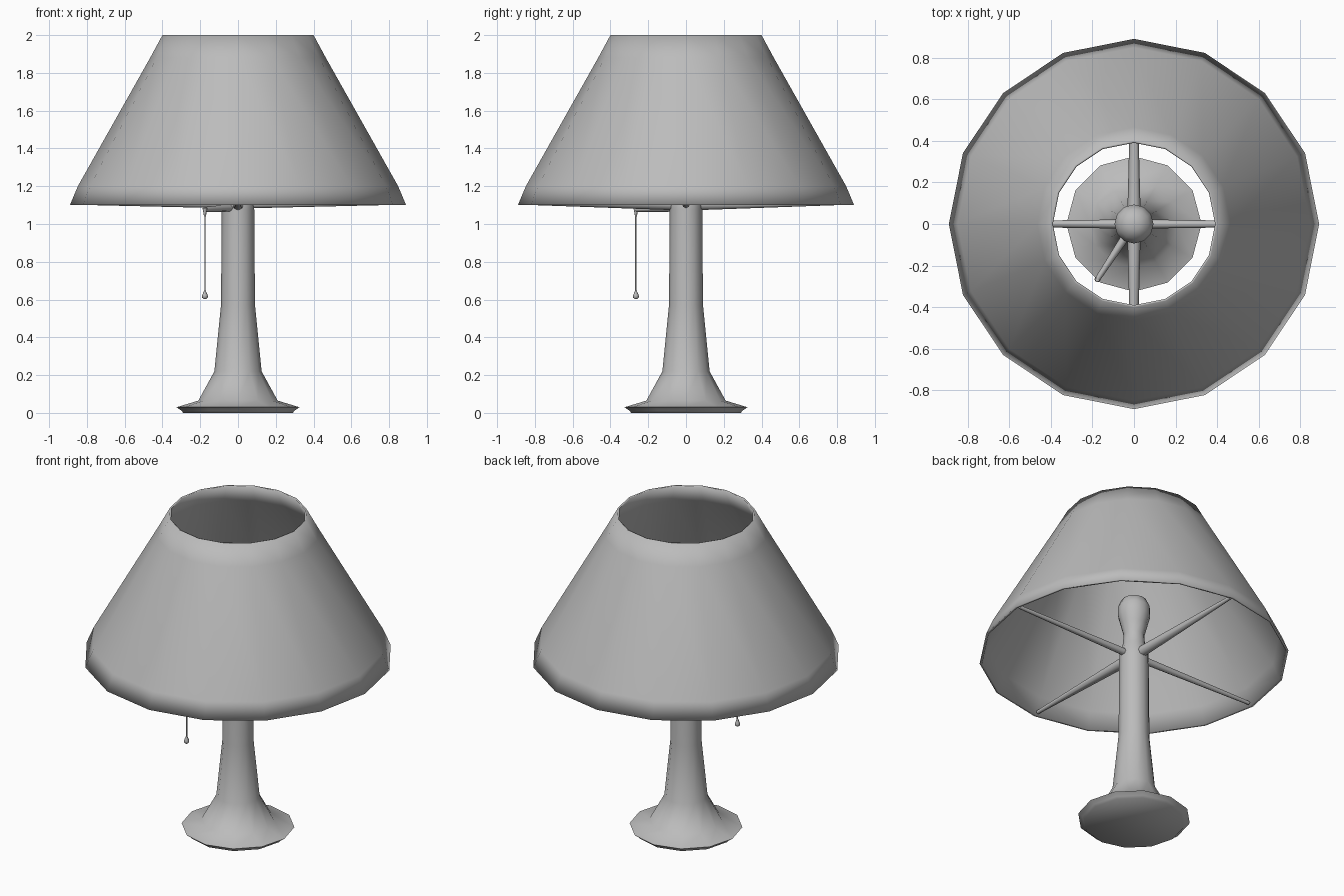
import bpy, bmesh, math
from mathutils import Vector

cube = bpy.data.objects.get("Cube")
if cube:
    bpy.data.objects.remove(cube)

grey = bpy.data.materials.new("plain grey")
grey.use_nodes = True
grey.diffuse_color = (0.5, 0.5, 0.5, 1)
grey.node_tree.nodes["Principled BSDF"].inputs["Base Color"].default_value = (0.5, 0.5, 0.5, 1)


def finish(name, bm, angle):
    bmesh.ops.recalc_face_normals(bm, faces=bm.faces)
    mesh = bpy.data.meshes.new(name)
    bm.to_mesh(mesh)
    bm.free()
    mesh.materials.append(grey)
    obj = bpy.data.objects.new(name, mesh)
    bpy.context.collection.objects.link(obj)
    bpy.ops.object.select_all(action='DESELECT')
    obj.select_set(True)
    bpy.context.view_layer.objects.active = obj
    bpy.ops.object.shade_smooth_by_angle(angle=math.radians(angle))


def lathe(name, profile, sides, closed=False, angle=60, centre=(0, 0)):
    """Turn (radius, height) points around a vertical axis."""
    bm = bmesh.new()
    rings = []
    for r, z in profile:
        ring = []
        for i in range(sides):
            a = math.tau * i / sides
            ring.append(bm.verts.new((centre[0] + r * math.cos(a), centre[1] + r * math.sin(a), z)))
        rings.append(ring)
    pairs = list(zip(rings, rings[1:]))
    if closed:
        pairs.append((rings[-1], rings[0]))
    else:
        bm.faces.new(rings[0])
        bm.faces.new(rings[-1])
    for low, high in pairs:
        for i in range(sides):
            j = (i + 1) % sides
            bm.faces.new((low[i], low[j], high[j], high[i]))
    finish(name, bm, angle)


def rod(name, start, end, r1, r2, sides=8):
    """Tapered rod between two points."""
    start, end = Vector(start), Vector(end)
    axis = end - start
    bm = bmesh.new()
    bmesh.ops.create_cone(bm, cap_ends=True, segments=sides, radius1=r1, radius2=r2, depth=axis.length)
    bm.transform(axis.to_track_quat('Z', 'Y').to_matrix().to_4x4())
    bmesh.ops.translate(bm, verts=bm.verts, vec=(start + end) / 2)
    finish(name, bm, 60)


# Lampshade: thin wall with softly shaded rims
lathe("lampshade", [(0.4, 2.0), (0.465, 1.88), (0.848, 1.2), (0.89, 1.1),
                    (0.875, 1.1), (0.835, 1.2), (0.45, 1.88), (0.39, 1.997)], 16, closed=True, angle=180)

# Foot, column, neck and pear-shaped bulb in one turned piece
lathe("stand_and_bulb", [(0.29, 0.0), (0.3, 0.012), (0.325, 0.03), (0.21, 0.065), (0.125, 0.22),
                         (0.09, 0.57), (0.086, 1.08), (0.085, 1.12), (0.066, 1.17), (0.06, 1.24),
                         (0.078, 1.31), (0.094, 1.37), (0.094, 1.42), (0.072, 1.47), (0.03, 1.494)],
      12, angle=80)

# Four spokes holding the shade, the front and back pair stouter
for side, dx, dy, r1, r2 in (("left", 1, 0, 0.022, 0.011), ("right", -1, 0, 0.022, 0.011),
                             ("front", 0, -1, 0.032, 0.011), ("back", 0, 1, 0.032, 0.011)):
    rod(f"spoke_{side}", (0.05 * dx, 0.05 * dy, 1.105), (0.86 * dx, 0.86 * dy, 1.113), r1, r2)

# Pull switch: arm, cord and drop
px, py = -0.175, -0.265
rod("switch_arm", (-0.04, -0.06, 1.085), (px, py, 1.077), 0.02, 0.013)
rod("pull_cord", (px, py, 0.63), (px, py, 1.08), 0.004, 0.004, 6)
rod("cord_top", (px, py, 1.04), (px, py, 1.085), 0.005, 0.013)
lathe("pull_drop", [(0.006, 0.602), (0.015, 0.61), (0.015, 0.622), (0.004, 0.648)], 8, centre=(px, py))
